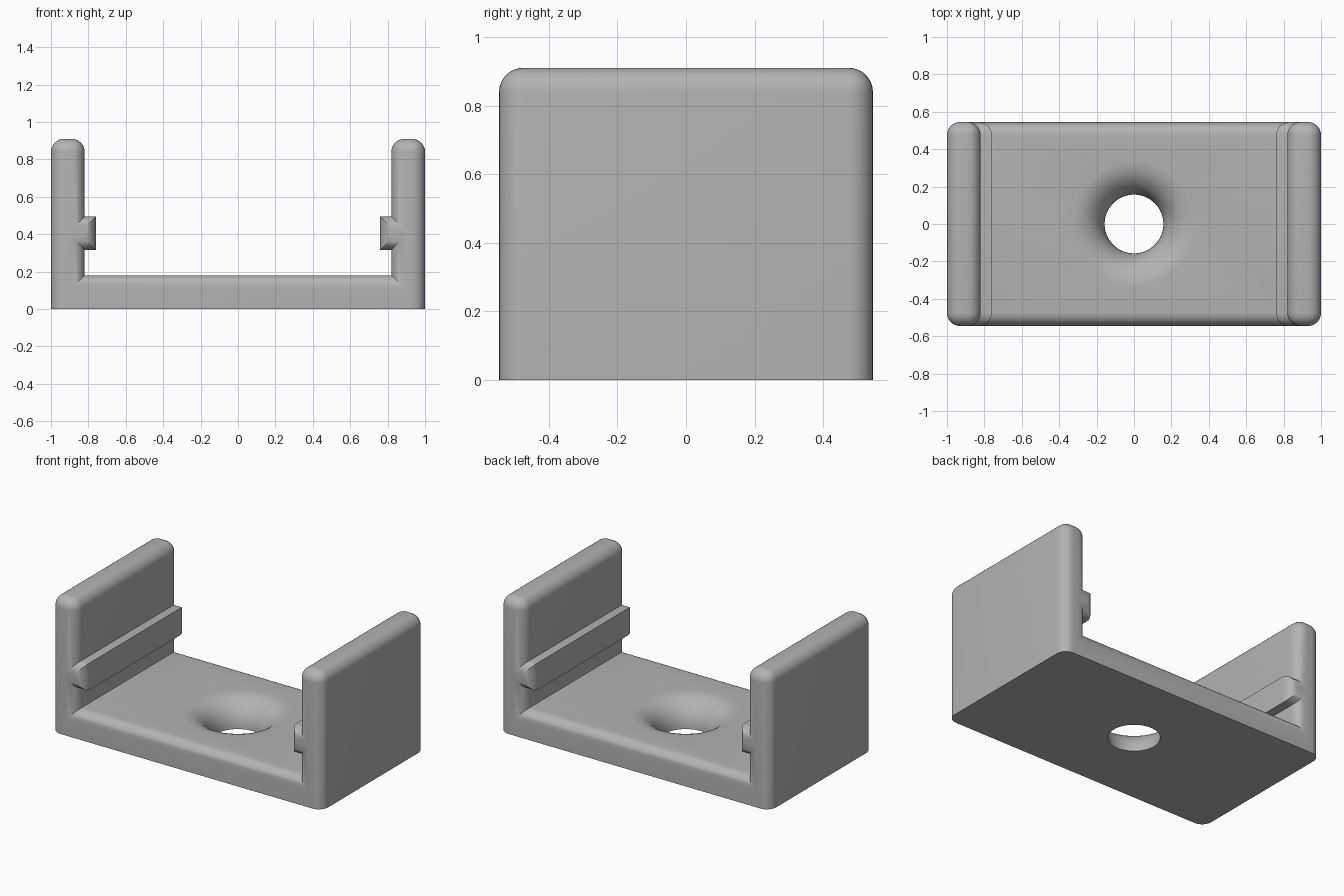
import bpy, bmesh, math

if "Cube" in bpy.data.objects:
    bpy.data.objects.remove(bpy.data.objects["Cube"])

DEPTH = 0.545      # half depth along y
ROUND = 0.07       # edge rounding radius
HOLE, FLARE, BASE = 0.157, 0.18, 0.18

grey = bpy.data.materials.new("plain grey")
grey.diffuse_color = (0.45, 0.45, 0.45, 1)
grey.use_nodes = True
grey.node_tree.nodes["Principled BSDF"].inputs["Base Color"].default_value = grey.diffuse_color


def make_object(name, bm):
    bmesh.ops.recalc_face_normals(bm, faces=bm.faces)
    mesh = bpy.data.meshes.new(name)
    bm.to_mesh(mesh)
    bm.free()
    mesh.materials.append(grey)
    obj = bpy.data.objects.new(name, mesh)
    bpy.context.collection.objects.link(obj)
    return obj


# U-shaped channel with an inward rib on each wall, extruded front to back
half = [(1, 0), (1, 0.91), (0.82, 0.91), (0.82, 0.495), (0.76, 0.495),
        (0.76, 0.315), (0.82, 0.315), (0.82, BASE)]
outline = half + [(-x, z) for x, z in reversed(half)]
bm = bmesh.new()
front = bm.faces.new([bm.verts.new((x, -DEPTH, z)) for x, z in outline])
ext = bmesh.ops.extrude_face_region(bm, geom=[front], use_keep_orig=True)
for v in ext["geom"]:
    if isinstance(v, bmesh.types.BMVert):
        v.co.y = DEPTH
bmesh.ops.recalc_face_normals(bm, faces=bm.faces)

# Round the front and back outlines and the wall tops, leaving the underside flat
rounded = []
for e in bm.edges:
    a, b = (v.co for v in e.verts)
    along_y = abs(a.y - b.y) > 0.1
    if (along_y and a.z > 0.9) or (not along_y and max(a.z, b.z) > 0.01):
        rounded.append(e)
bmesh.ops.bevel(bm, geom=rounded, offset=ROUND, offset_type='OFFSET', segments=8,
                profile=0.5, affect='EDGES', clamp_overlap=False)
clip = make_object("channel_clip", bm)

# Flared screw hole cutter: a quarter-round profile spun around z
bm = bmesh.new()
profile = [(0, -0.1), (HOLE, -0.1), (HOLE, 0)]
for i in range(1, 13):
    t = math.radians(90 * i / 12)
    profile.append((HOLE + FLARE * (1 - math.cos(t)), BASE * math.sin(t)))
profile[-1] = (profile[-1][0], BASE + 0.0005)
profile += [(profile[-1][0], 0.25), (0, 0.25)]
verts = [bm.verts.new((r, 0, z)) for r, z in profile]
edges = [bm.edges.new(pair) for pair in zip(verts, verts[1:])]
bmesh.ops.spin(bm, geom=verts + edges, cent=(0, 0, 0), axis=(0, 0, 1),
               angle=math.tau, steps=64)
bmesh.ops.remove_doubles(bm, verts=bm.verts, dist=1e-5)
cutter = make_object("hole_cutter", bm)
cutter.hide_render = True

cut = clip.modifiers.new("screw hole", 'BOOLEAN')
cut.operation, cut.object, cut.solver = 'DIFFERENCE', cutter, 'EXACT'
bpy.context.view_layer.objects.active = clip
clip.select_set(True)
bpy.ops.object.modifier_apply(modifier=cut.name)
bpy.data.objects.remove(cutter)

# Smooth the roundings, keep the real corners crisp
bpy.ops.object.shade_smooth_by_angle(angle=math.radians(30))
